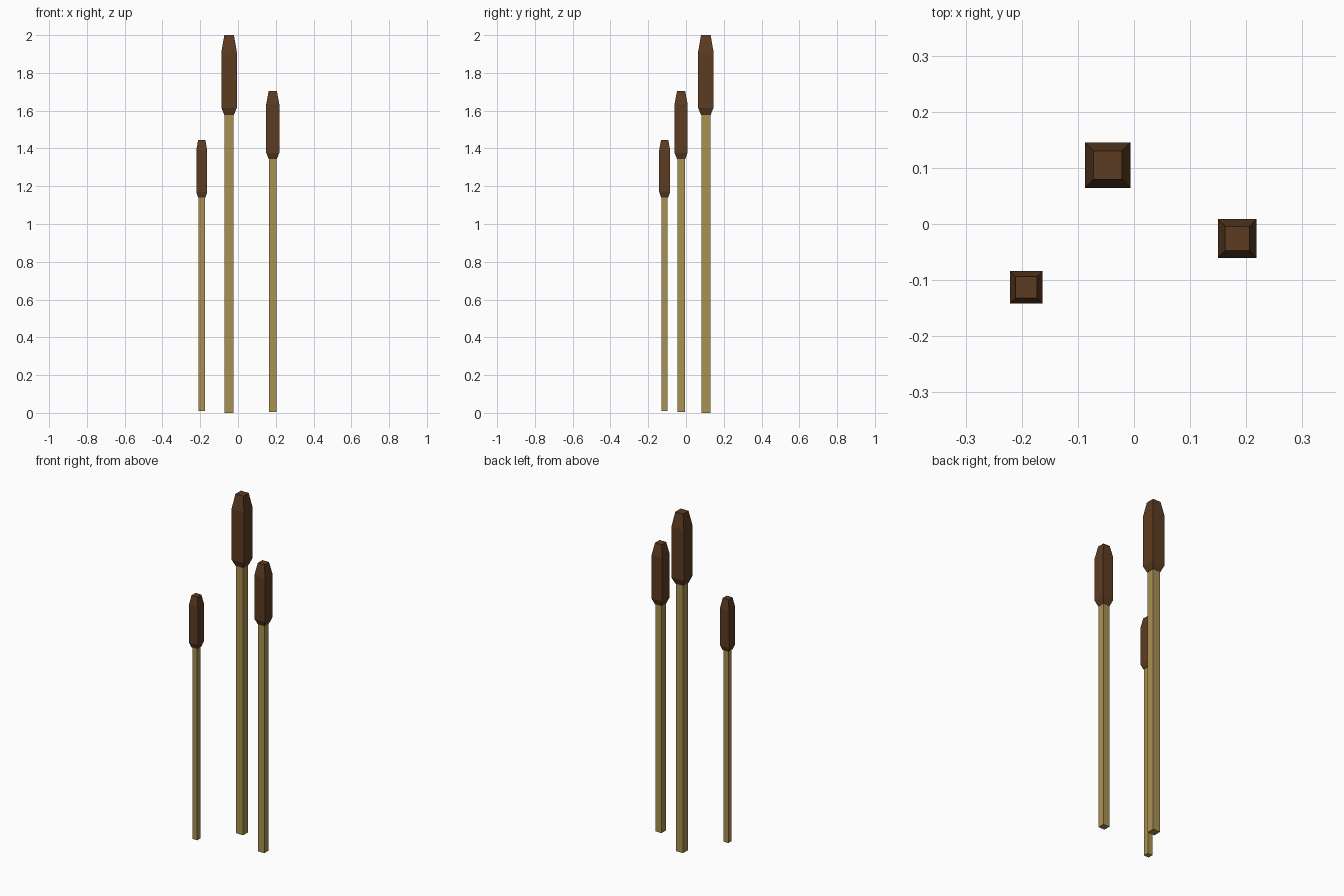
import bpy, bmesh

if "Cube" in bpy.data.objects:
    bpy.data.objects.remove(bpy.data.objects["Cube"])


def material(name, rgb):
    m = bpy.data.materials.new(name)
    m.diffuse_color = (*rgb, 1)
    m.use_nodes = True
    m.node_tree.nodes["Principled BSDF"].inputs["Base Color"].default_value = m.diffuse_color
    return m


STRAW = material("straw_stem", (0.40, 0.285, 0.085))
BROWN = material("brown_seed_head", (0.108, 0.045, 0.016))


def square_column(name, cx, cy, rings, mat):
    """Stack square rings of (z, width) into a closed column."""
    bm = bmesh.new()
    loops = []
    for z, w in rings:
        h = w / 2
        loops.append([bm.verts.new((cx + sx * h, cy + sy * h, z))
                      for sx, sy in ((-1, -1), (1, -1), (1, 1), (-1, 1))])
    for a, b in zip(loops, loops[1:]):
        for i in range(4):
            j = (i + 1) % 4
            bm.faces.new((a[i], a[j], b[j], b[i]))
    bm.faces.new(loops[0][::-1])
    bm.faces.new(loops[-1])
    mesh = bpy.data.meshes.new(name)
    bm.to_mesh(mesh)
    bm.free()
    mesh.materials.append(mat)
    obj = bpy.data.objects.new(name, mesh)
    bpy.context.collection.objects.link(obj)


# name, centre x, y, stem base z, stem width, head width, tip width, head heights
REEDS = [
    ("tall", -0.047, 0.105, 0.0, 0.047, 0.081, 0.051, (1.577, 1.615, 1.913, 2.0)),
    ("middle", 0.184, -0.026, 0.004, 0.040, 0.069, 0.043, (1.343, 1.377, 1.635, 1.705)),
    ("short", -0.192, -0.113, 0.01, 0.032, 0.058, 0.038, (1.14, 1.17, 1.39, 1.446)),
]

for name, x, y, base, stem, head, tip, (z0, z1, z2, z3) in REEDS:
    # Straight stem, ending just inside the head
    square_column(name + "_stem", x, y, [(base, stem), (z0 + 0.01, stem)], STRAW)
    # Seed head, tapered at both ends
    square_column(name + "_seed_head", x, y,
                  [(z0, tip), (z1, head), (z2, head), (z3, tip)], BROWN)
